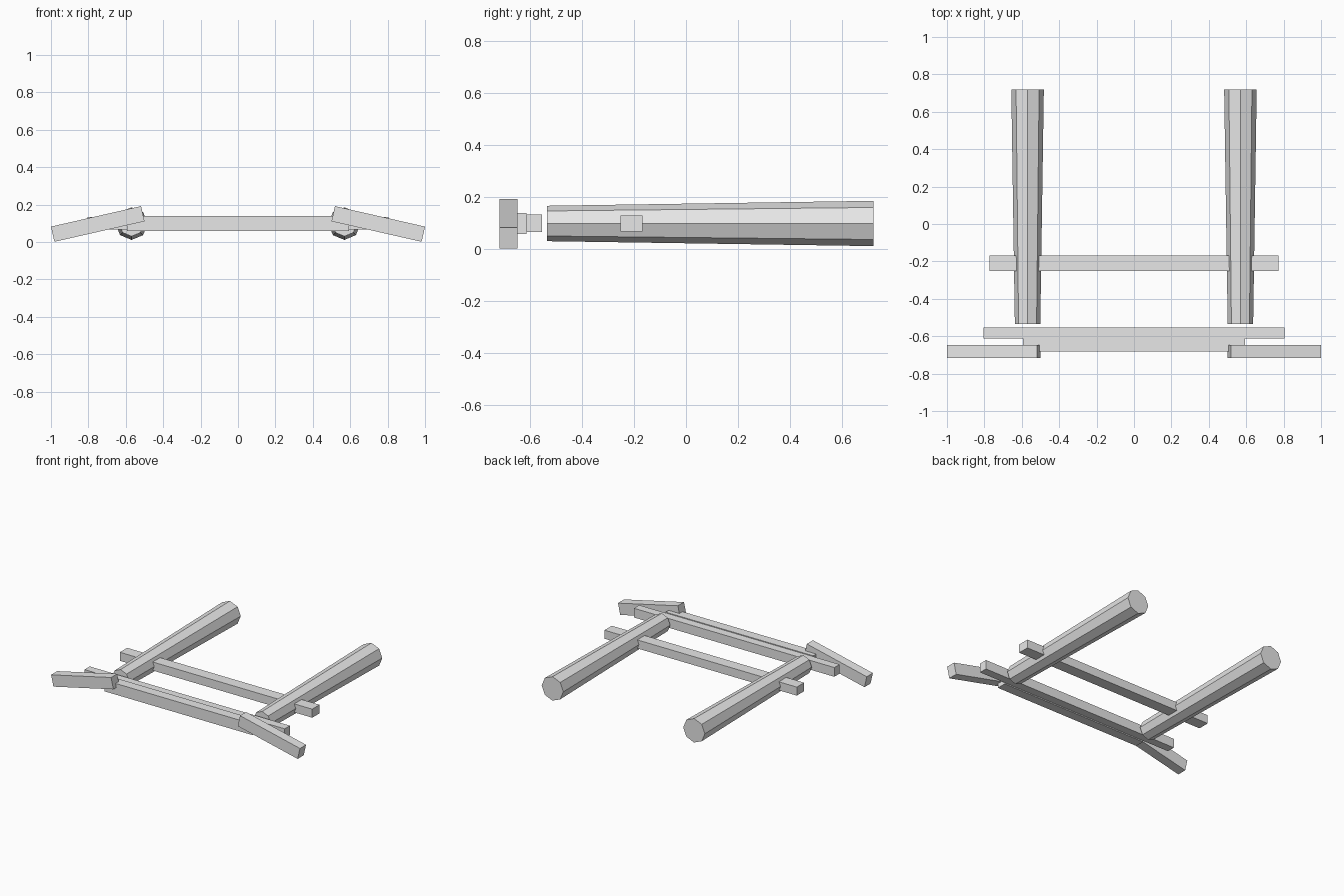
import bpy
import math

if "Cube" in bpy.data.objects:
    bpy.data.objects.remove(bpy.data.objects["Cube"])

grey = bpy.data.materials.new("light_grey")
grey.diffuse_color = (0.8, 0.8, 0.8, 1)
grey.use_nodes = True
grey.node_tree.nodes["Principled BSDF"].inputs["Base Color"].default_value = grey.diffuse_color


def finish(obj, name):
    obj.name = name
    obj.data.name = name
    obj.data.materials.clear()
    obj.data.materials.append(grey)
    return obj


def beam(name, center, size, tilt=0.0):
    """Square-edged timber, tilted about the y axis."""
    bpy.ops.mesh.primitive_cube_add(size=1, location=center)
    obj = bpy.context.object
    obj.scale = size
    bpy.ops.object.transform_apply(location=False, rotation=False, scale=True)
    obj.rotation_euler = (0, tilt, 0)
    return finish(obj, name)


def pole(name, x):
    """Tapered eight-sided log lying along y, thicker at the back."""
    y0, y1 = -0.535, 0.72
    bpy.ops.mesh.primitive_cone_add(
        vertices=8, radius1=0.068, radius2=0.087, depth=y1 - y0,
        location=(x, (y0 + y1) / 2, 0.098), rotation=(-math.pi / 2, 0, 0))
    return finish(bpy.context.object, name)


# Long poles and the sloping front arms, mirrored left and right
for side, s in (("left", -1), ("right", 1)):
    pole(f"pole_{side}", s * 0.569)
    beam(f"front_arm_{side}", (s * 0.75, -0.682, 0.0962),
         (0.494, 0.07, 0.083), s * math.radians(12.8))

# Crossbar through the poles
beam("crossbar", (0, -0.21, 0.098), (1.546, 0.084, 0.062))

# Front beam with the thinner bar behind it
beam("front_beam", (0, -0.648, 0.098), (1.186, 0.07, 0.081))
beam("rear_bar", (0, -0.583, 0.099), (1.61, 0.06, 0.067))
